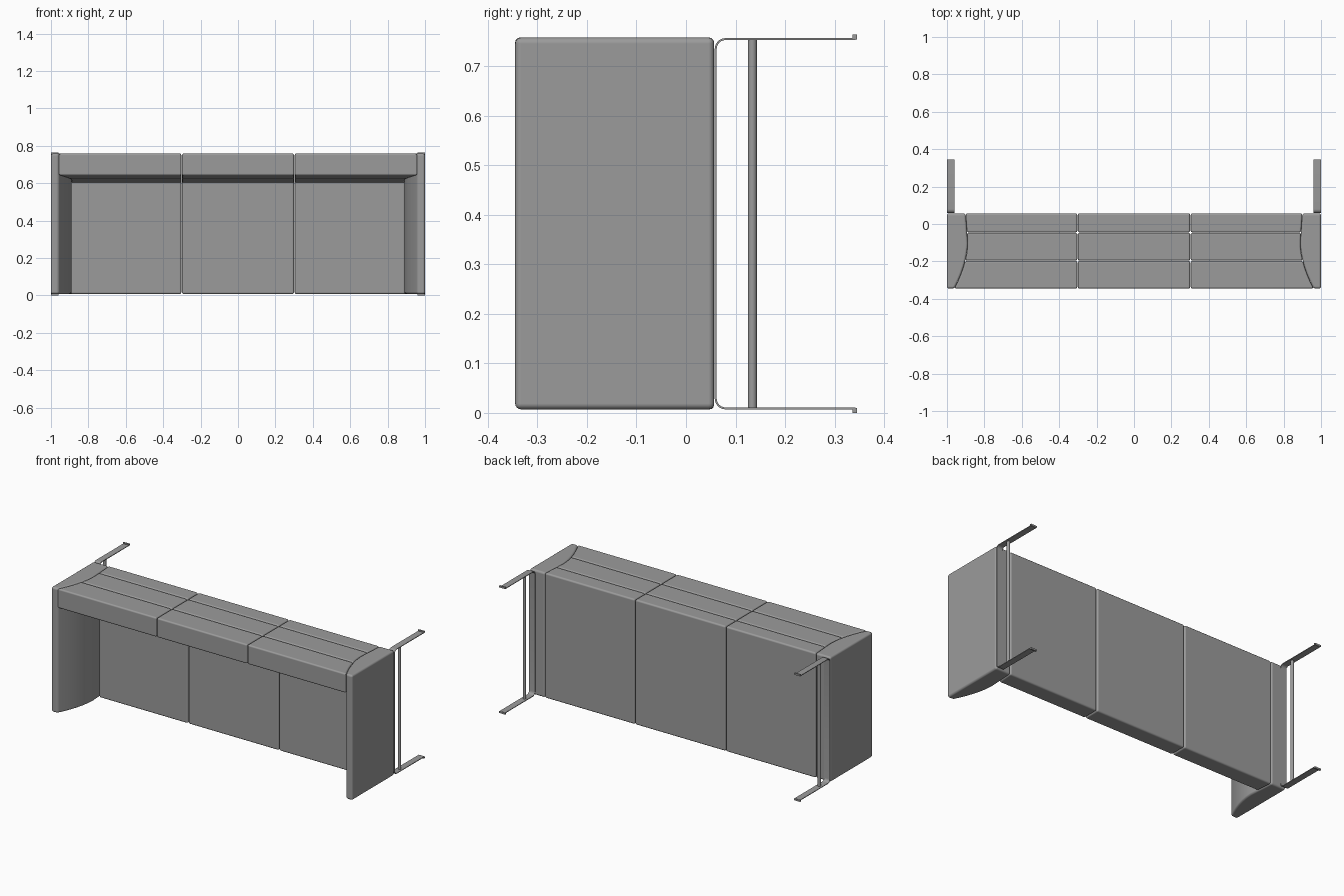
import bpy, bmesh, math

if "Cube" in bpy.data.objects:
    bpy.data.objects.remove(bpy.data.objects["Cube"])

Y_TOP, Y_SEAT, Y_BASE = -0.345, -0.045, 0.057
Z_LO, Z_HI = 0.007, 0.758

# Dark grey for upholstery and metal
dark = bpy.data.materials.new("dark_grey")
dark.diffuse_color = (0.33, 0.33, 0.33, 1.0)
dark.use_nodes = True
dark.node_tree.nodes["Principled BSDF"].inputs["Base Color"].default_value = dark.diffuse_color


def arm_inner(y):
    # curved inner face of the armrest: thin at its free edge, thick at the seat
    if y > -0.1:
        return 0.889 + 0.011 * (y + 0.1) / 0.157
    return 0.889 + 0.071 * ((-0.1 - y) / 0.245) ** 1.8


def loft(name, low, high, bevel=0.0, segments=3, mirror=False):
    """Solid between two matching outlines."""
    bm = bmesh.new()
    a = [bm.verts.new(p) for p in low]
    b = [bm.verts.new(p) for p in high]
    bm.faces.new(a)
    bm.faces.new(b)
    for i in range(len(a)):
        j = (i + 1) % len(a)
        bm.faces.new((a[i], a[j], b[j], b[i]))
    bmesh.ops.recalc_face_normals(bm, faces=bm.faces)
    me = bpy.data.meshes.new(name)
    bm.to_mesh(me)
    bm.free()
    me.materials.append(dark)
    ob = bpy.data.objects.new(name, me)
    bpy.context.collection.objects.link(ob)
    bpy.ops.object.select_all(action='DESELECT')
    ob.select_set(True)
    bpy.context.view_layer.objects.active = ob
    bpy.ops.object.shade_smooth_by_angle(angle=math.radians(40))
    if bevel:
        m = ob.modifiers.new("soft_edges", 'BEVEL')
        m.width, m.segments = bevel, segments
        m.limit_method, m.angle_limit = 'ANGLE', math.radians(35)
        m.harden_normals = True
    if mirror:
        m = ob.modifiers.new("mirror", 'MIRROR')
        m.use_mirror_merge = False
    return ob


def inner_curve(y0, y1, n, gap=0.0):
    ys = [y0 + (y1 - y0) * i / n for i in range(n + 1)]
    return [(arm_inner(y) - gap, y) for y in ys]


def cushion(name, y0, y1, z_front, bevel):
    """Centre cushion and a mirrored end cushion fitted to the armrest."""
    centre = [(-0.3, y0), (0.3, y0), (0.3, y1), (-0.3, y1)]
    end = [(0.303, y1), (0.303, y0)] + inner_curve(y0, y1, 4)
    for label, pts, mir in (("centre", centre, False), ("end", end, True)):
        loft(f"{name}_{label}", [(x, y, z_front(y)) for x, y in pts],
             [(x, y, Z_HI) for x, y in pts], bevel, mirror=mir)


# Seat cushions
cushion("seat_cushion", Y_SEAT, Y_BASE, lambda y: Z_LO, 0.010)


# Back cushions in two rows, with a sloping front
def slope(y):
    return 0.602 + 0.04 * (Y_SEAT - y) / 0.30


cushion("back_upper_cushion", Y_TOP, -0.198, slope, 0.009)
cushion("back_lower_cushion", -0.195, -0.047, slope, 0.009)

# Armrests
arm = [(1.0, Y_BASE), (1.0, Y_TOP)] + inner_curve(Y_TOP, Y_BASE, 10)
loft("armrest", [(x, y, Z_LO) for x, y in arm],
     [(x, y, Z_HI) for x, y in arm], 0.012, 4, mirror=True)


# U-shaped flat metal leg straps with rounded corners
def u_path(inset):
    r, y0, z0, z1 = 0.022 - inset, 0.058 + inset, 0.007 + inset, 0.757 - inset
    pts = [(0.342, z0)]
    for zc, start in ((z0 + r, 270), (z1 - r, 180)):
        for i in range(7):
            a = math.radians(start - 15 * i)
            pts.append((y0 + r + r * math.cos(a), zc + r * math.sin(a)))
    return pts + [(0.342, z1)]


strap = u_path(0.0) + u_path(0.004)[::-1]
loft("leg_strap", [(0.961, y, z) for y, z in strap],
     [(0.999, y, z) for y, z in strap], mirror=True)

# Cross rods between the legs
rod = [(0.98 + 0.009 * math.cos(i * math.tau / 16),
        0.134 + 0.009 * math.sin(i * math.tau / 16)) for i in range(16)]
loft("cross_rod", [(x, y, 0.009) for x, y in rod],
     [(x, y, 0.755) for x, y in rod], mirror=True)

# Foot pads
for label, zc in (("front", 0.005), ("rear", 0.759)):
    pad = [(0.336, zc - 0.005), (0.345, zc - 0.005),
           (0.345, zc + 0.005), (0.336, zc + 0.005)]
    loft(f"{label}_foot_pad", [(0.96, y, z) for y, z in pad],
         [(1.0, y, z) for y, z in pad], mirror=True)
